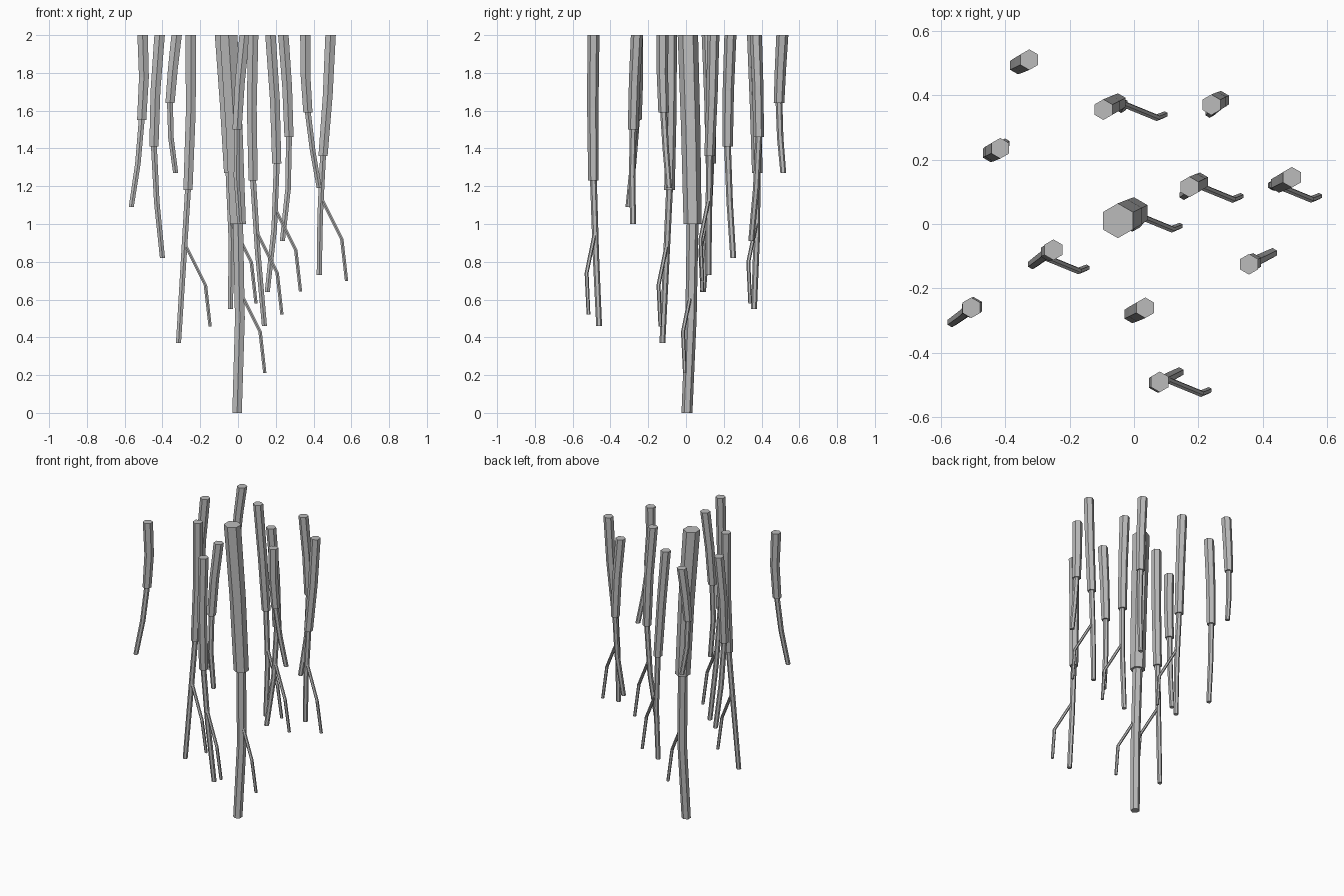
import bpy, bmesh, math

grey = bpy.data.materials.new("root_grey")
grey.diffuse_color = (0.5, 0.5, 0.5, 1)


def tube(name, points, radii, sides=6):
    """Low-poly tube of level hexagon rings (corners towards +-y), capped."""
    bm = bmesh.new()
    rings = []
    for (x, y, z), r in zip(points, radii):
        rings.append([bm.verts.new((x + r * math.sin(2 * math.pi * i / sides),
                                    y + r * math.cos(2 * math.pi * i / sides), z))
                      for i in range(sides)])
    for a, b in zip(rings, rings[1:]):
        for i in range(sides):
            j = (i + 1) % sides
            bm.faces.new((a[i], a[j], b[j], b[i]))
    bm.faces.new(rings[0])
    bm.faces.new(rings[-1])
    bmesh.ops.recalc_face_normals(bm, faces=bm.faces)
    mesh = bpy.data.meshes.new(name)
    bm.to_mesh(mesh)
    bm.free()
    mesh.materials.append(grey)
    ob = bpy.data.objects.new(name, mesh)
    bpy.context.collection.objects.link(ob)


# top x, top y, z of the step, z of the tip, x sway at four lower rings, tip y, has branch
ROOTS = [
    (-0.05, 0.01, 1.00, 0.00, 0.03, 0.05, 0.06, 0.045, 0.005, 1),
    (-0.325, 0.51, 1.64, 1.27, -0.02, -0.035, -0.03, -0.005, 0.515, 0),
    (-0.095, 0.355, 1.27, 0.55, 0.025, 0.045, 0.06, 0.055, 0.36, 1),
    (0.24, 0.37, 1.46, 0.91, 0.02, 0.03, 0.025, -0.005, 0.345, 0),
    (-0.415, 0.235, 1.41, 0.82, -0.022, -0.03, -0.015, 0.015, 0.25, 0),
    (0.172, 0.115, 1.32, 0.64, 0.023, 0.033, 0.02, -0.017, 0.09, 1),
    (0.49, 0.145, 1.36, 0.73, -0.015, -0.04, -0.055, -0.06, 0.12, 1),
    (-0.25, -0.08, 1.18, 0.37, 0.0, -0.015, -0.04, -0.065, -0.125, 1),
    (0.357, -0.125, 1.59, 1.19, 0.0, 0.013, 0.038, 0.073, -0.09, 0),
    (-0.505, -0.26, 1.55, 1.09, 0.007, -0.005, -0.025, -0.06, -0.305, 0),
    (0.035, -0.26, 1.50, 1.00, -0.025, -0.04, -0.043, -0.025, -0.28, 0),
    (0.08, -0.49, 1.23, 0.46, -0.007, 0.0, 0.025, 0.06, -0.46, 1),
]

for n, (x, y, z1, z2, s1, s2, s3, s4, y_tip, has_branch) in enumerate(ROOTS, 1):
    main = n == 1
    top = (x, y, 2)
    bend = (x + s1, y + s1 / 2, (2 + z1) / 2)
    step = (x + s2, y + s2 / 2, z1)
    low = (x + s3, (step[1] + y_tip) / 2 + (s3 - (s2 + s4) / 2) / 2, (z1 + z2) / 2)
    tip = (x + s4, y_tip, z2)
    # thick upper length, then thin lower length
    tube(f"upper_root_{n}", (top, bend, step),
         (0.054, 0.051, 0.048) if main else (0.032, 0.030, 0.028))
    tube(f"lower_root_{n}", (step, low, tip),
         (0.031, 0.030, 0.029) if main else (0.018, 0.017, 0.0155))
    # side rootlet leaving the lower length about a third of the way down
    if has_branch:
        bx, by, bz = (a + (b - a) * 0.7 for a, b in zip(step, low))
        tube(f"side_rootlet_{n}",
             ((bx, by, bz), (bx + 0.11, by - 0.045, bz - 0.22),
              (bx + 0.135, by - 0.035, bz - 0.44)), (0.0105, 0.0105, 0.010))
